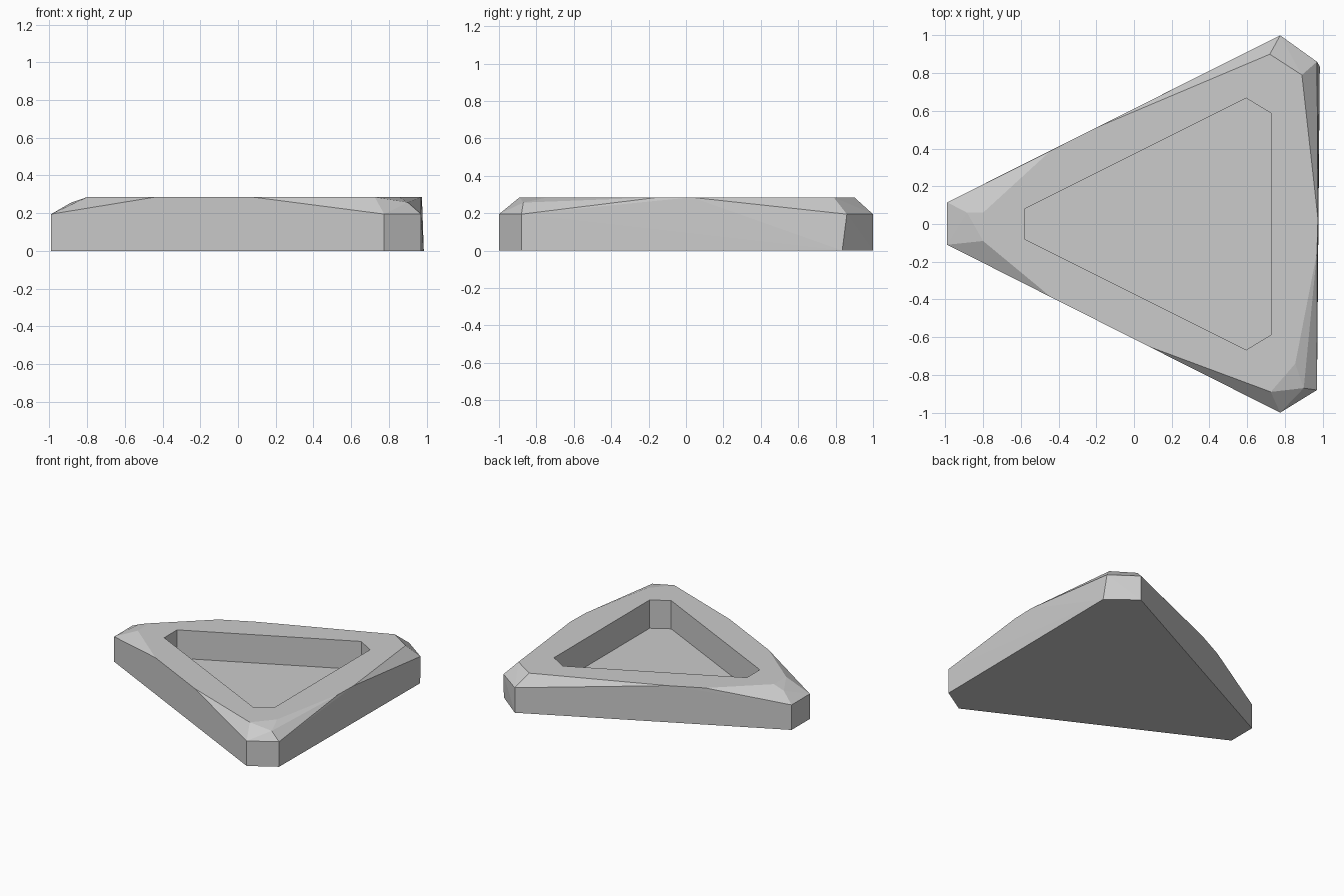
import bpy
import bmesh
import math

if "Cube" in bpy.data.objects:
    bpy.data.objects.remove(bpy.data.objects["Cube"], do_unlink=True)

TOP, SHOULDER, FLOOR = 0.285, 0.195, 0.065

# Material
grey = bpy.data.materials.new("plain grey")
grey.use_nodes = True
colour = (0.6, 0.6, 0.6, 1)
grey.diffuse_color = colour
grey.node_tree.nodes["Principled BSDF"].inputs["Base Color"].default_value = colour


def convex_part(name, points):
    """Make a flat-shaded convex solid around the points."""
    bm = bmesh.new()
    for p in points:
        bm.verts.new(p)
    hull = bmesh.ops.convex_hull(bm, input=bm.verts)
    inner = {g for g in hull["geom_interior"] + hull["geom_unused"]
             if isinstance(g, bmesh.types.BMVert)}
    bmesh.ops.delete(bm, geom=list(inner), context="VERTS")
    bmesh.ops.dissolve_limit(bm, angle_limit=math.radians(0.5),
                             verts=bm.verts, edges=bm.edges)
    bmesh.ops.recalc_face_normals(bm, faces=bm.faces)
    mesh = bpy.data.meshes.new(name)
    bm.to_mesh(mesh)
    bm.free()
    mesh.materials.append(grey)
    obj = bpy.data.objects.new(name, mesh)
    bpy.context.collection.objects.link(obj)
    return obj


def at(height, outline):
    return [(x, y, height) for x, y in outline]


# Block: blunt triangle with corners cut down to a lower shoulder
corners = [(-0.99, 0.115), (-0.99, -0.11), (0.775, -1), (0.97, -0.88), (0.775, 1)]
base = corners + [(0.985, 0.835)]
shoulder = corners + [(0.97, 0.86)]
rim = [(-0.44, 0.39), (-0.8, 0.06), (-0.8, -0.09), (-0.44, -0.388),
       (0.08, -0.65), (0.725, -0.89), (0.855, -0.74), (0.97, -0.15),
       (0.975, 0.03), (0.89, 0.79), (0.72, 0.9), (-0.2, 0.511)]
chips = [(-0.885, 0.06, 0.256), (0.9, -0.87, 0.257)]
tray = convex_part("triangular_tray",
                   at(0, base) + at(SHOULDER, shoulder) + at(TOP, rim) + chips)

# Recess: smaller blunt triangle cut straight down
half = [(-0.58, 0.08), (0.595, 0.667), (0.725, 0.588)]
pocket = half + [(x, -y) for x, y in half]
cutter = convex_part("recess_cutter", at(FLOOR, pocket) + at(TOP + 0.2, pocket))
cutter.hide_render = True

cut = tray.modifiers.new("recess", "BOOLEAN")
cut.operation = "DIFFERENCE"
cut.solver = "EXACT"
cut.object = cutter
bpy.context.view_layer.objects.active = tray
bpy.ops.object.modifier_apply(modifier=cut.name)
bpy.data.objects.remove(cutter, do_unlink=True)
